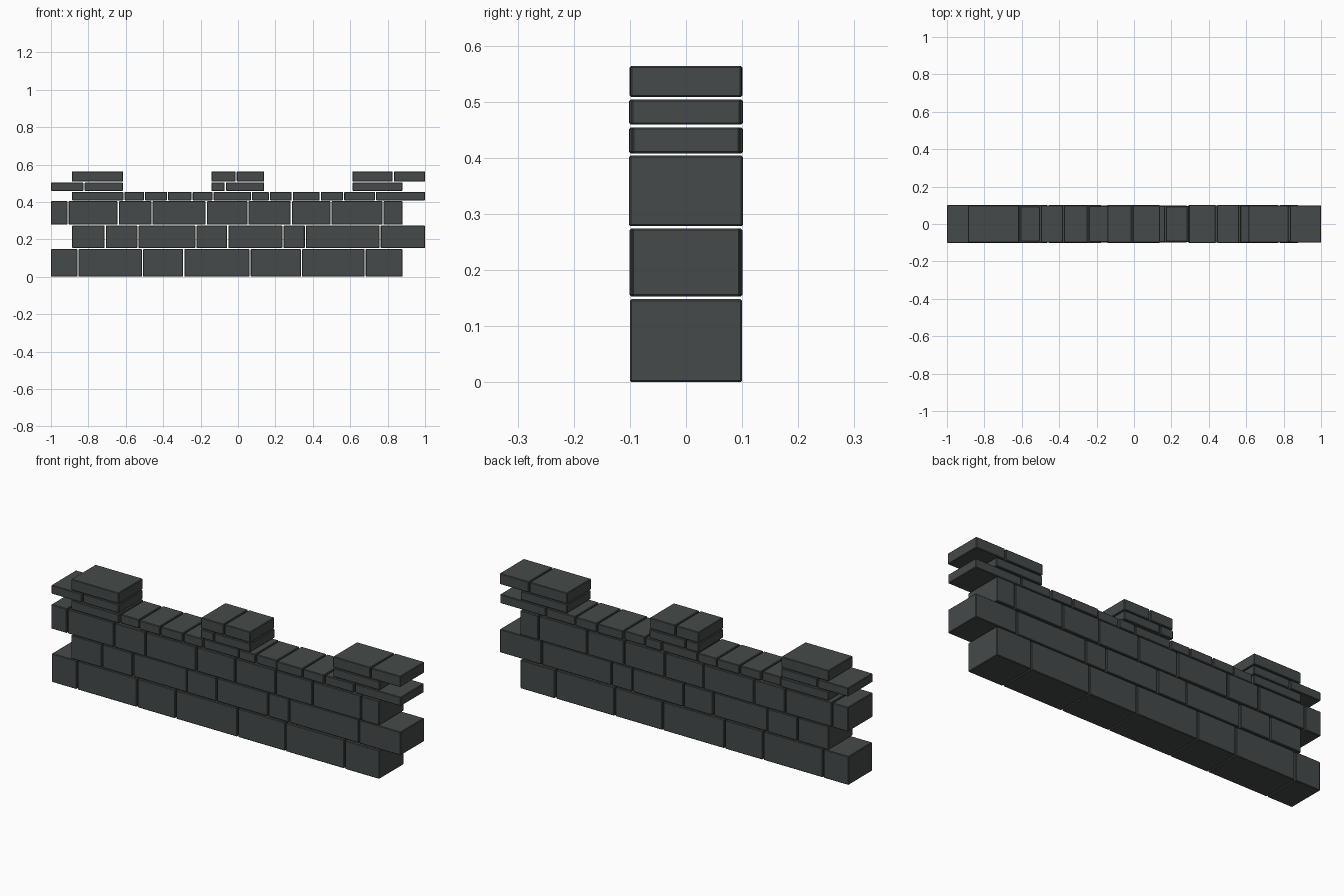
import bpy, bmesh, random
from mathutils import Matrix

if "Cube" in bpy.data.objects:
    bpy.data.objects.remove(bpy.data.objects["Cube"])

random.seed(4)
GAP = 0.006      # open joint between neighbouring stones

stone = bpy.data.materials.new("dark slate stone")
stone.diffuse_color = (0.060, 0.068, 0.067, 1)
stone.use_nodes = True
stone.node_tree.nodes["Principled BSDF"].inputs["Base Color"].default_value = stone.diffuse_color


def course(name, z0, z1, runs, depth_range):
    """One course of stones; each run lists the joint positions along x."""
    bm = bmesh.new()
    for joints in runs:
        last = len(joints) - 2
        for i, (a, b) in enumerate(zip(joints, joints[1:])):
            a += GAP / 2 if i > 0 else 0
            b -= GAP / 2 if i < last else 0
            depth = 2 * random.uniform(*depth_range)
            m = Matrix.Translation(((a + b) / 2, 0, (z0 + z1) / 2))
            m = m @ Matrix.Diagonal((b - a, depth, z1 - z0, 1))
            bmesh.ops.create_cube(bm, size=1, matrix=m)
    mesh = bpy.data.meshes.new(name)
    bm.to_mesh(mesh)
    bm.free()
    mesh.materials.append(stone)
    obj = bpy.data.objects.new(name, mesh)
    bpy.context.collection.objects.link(obj)
    # small chamfer on every stone
    bevel = obj.modifiers.new("chamfer", 'BEVEL')
    bevel.width = 0.003
    bevel.segments = 1
    return obj


# Three tall courses with toothed ends
course("bottom_course", 0.0, 0.148,
       [[-1, -.855, -.51, -.29, .065, .34, .68, .88]], (.097, .1))
course("second_course", 0.153, 0.274,
       [[-.887, -.71, -.535, -.225, -.055, .24, .36, .76, 1]], (.095, .102))
course("third_course", 0.278, 0.404,
       [[-1, -.908, -.64, -.46, -.17, .053, .285, .497, .775, .88]], (.097, .102))

# Thin coping course
course("coping_course", 0.408, 0.454,
       [[-.887, -.61, -.5, -.377, -.245, -.133, .072, .168, .29, .44, .565, .735, 1]],
       (.093, .102))

# Three merlons, two courses each
course("merlon_lower_course", 0.459, 0.504,
       [[-1, -.823, -.615], [-.143, -.068, .14], [.613, .88]], (.093, .102))
course("merlon_upper_course", 0.508, 0.564,
       [[-.887, -.615], [-.143, -.01, .14], [.613, .83, 1]], (.098, .102))
